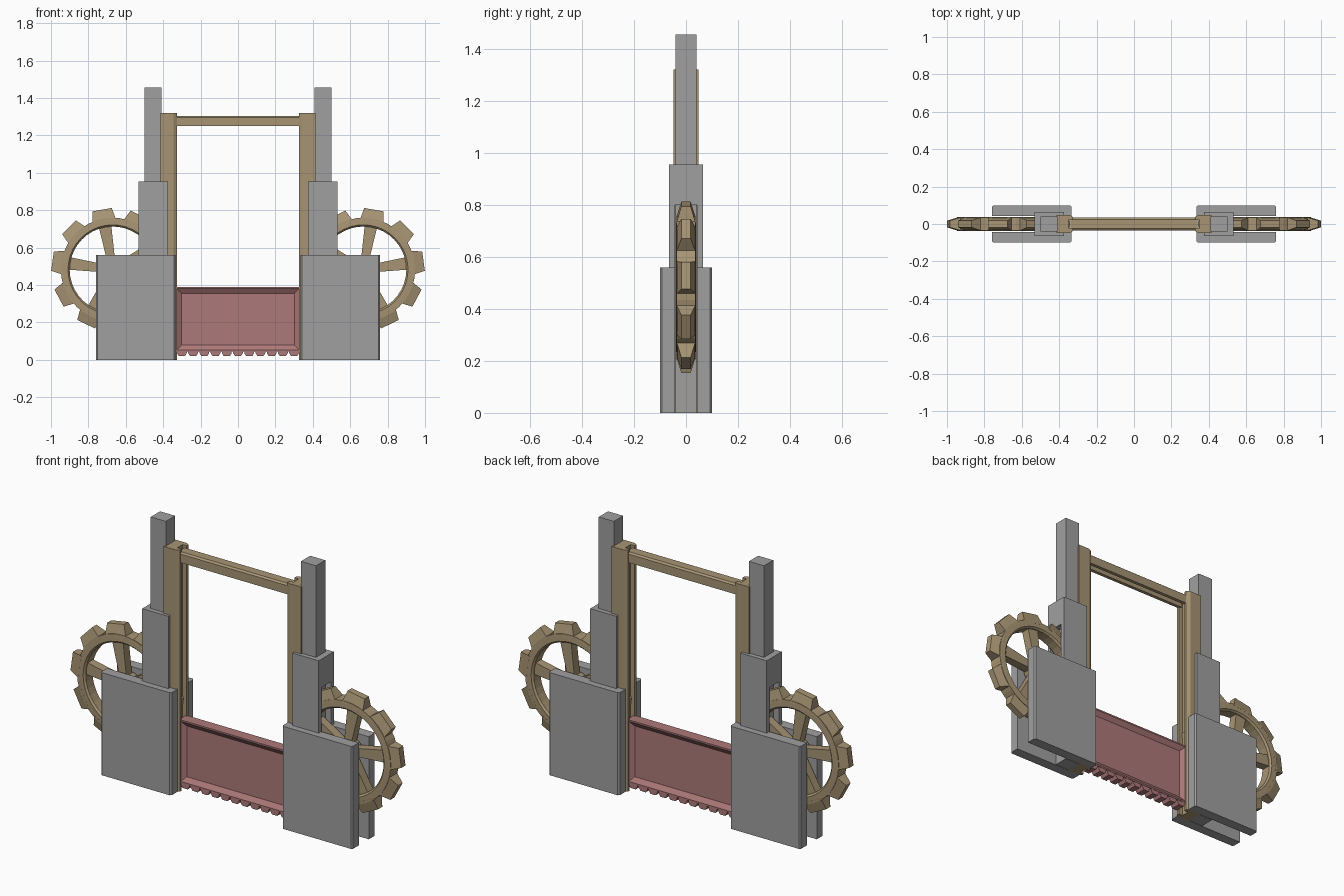
import bpy, bmesh
from math import sin, cos, radians, pi

if "Cube" in bpy.data.objects:
    bpy.data.objects.remove(bpy.data.objects["Cube"])


def material(name, rgb):
    m = bpy.data.materials.new(name)
    m.diffuse_color = (*rgb, 1)
    m.use_nodes = True
    m.node_tree.nodes["Principled BSDF"].inputs["Base Color"].default_value = m.diffuse_color
    return m


GREY = material("dark_stone", (0.35, 0.35, 0.35))
BROWN = material("bronze", (0.39, 0.30, 0.175))
RED = material("gate_red", (0.42, 0.19, 0.19))


def finish(bm, name, mat):
    bmesh.ops.recalc_face_normals(bm, faces=bm.faces)
    me = bpy.data.meshes.new(name)
    bm.to_mesh(me)
    bm.free()
    ob = bpy.data.objects.new(name, me)
    bpy.context.collection.objects.link(ob)
    me.materials.append(mat)
    return ob


def add_box(bm, x, y, z):
    vs = bmesh.ops.create_cube(bm, size=1)["verts"]
    for v in vs:
        v.co = [(a[0] + a[1]) / 2 + c * (a[1] - a[0]) for a, c in zip((x, y, z), v.co)]
    return vs


def add_prism(bm, points, offset):
    # closed profile swept along an offset vector
    f = bm.faces.new([bm.verts.new(p) for p in points])
    top = bmesh.ops.extrude_face_region(bm, geom=[f])["geom"]
    for v in top:
        if isinstance(v, bmesh.types.BMVert):
            v.co.x += offset[0]
            v.co.y += offset[1]
            v.co.z += offset[2]


def mirror_x(ob):
    ob.modifiers.new("mirror", 'MIRROR')
    return ob


# Stepped towers: tall core, slotted sleeve, front and back wheel plates
bm = bmesh.new()
add_box(bm, (0.408, 0.499), (-0.04, 0.04), (0, 1.455))
mirror_x(finish(bm, "tower_core", GREY))

bm = bmesh.new()
add_prism(bm, [(0.375, y, z) for y, z in [(-0.065, 0.3), (-0.065, 0.955), (0.065, 0.955), (0.065, 0.3),
                                          (0.043, 0.3), (0.043, 0.80), (-0.043, 0.80), (-0.043, 0.3)]],
          (0.158, 0, 0))
mirror_x(finish(bm, "tower_sleeve", GREY))

for side, label in ((-1, "front"), (1, "back")):
    bm = bmesh.new()
    outline = [(0.335, 0.043), (0.335, 0.092), (0.343, 0.1), (0.752, 0.1), (0.76, 0.092), (0.76, 0.043)]
    add_prism(bm, [(x, side * y, 0) for x, y in outline], (0, 0, 0.56))
    mirror_x(finish(bm, label + "_wheel_plate", GREY))

# Grooved guide rails, chamfered on the gate side
half = [(0.415, 0.049), (0.345, 0.049), (0.325, 0.037), (0.325, 0.022), (0.35, 0.022)]
bm = bmesh.new()
add_prism(bm, [(x, -y, 0) for x, y in half] + [(x, y, 0) for x, y in reversed(half)], (0, 0, 1.32))
mirror_x(finish(bm, "guide_rail", BROWN))

# Crossbar with chamfered top and slotted underside
half = [(0.015, 1.28), (0.015, 1.25), (0.034, 1.25), (0.034, 1.297), (0.024, 1.305)]
bm = bmesh.new()
add_prism(bm, [(-0.34, -y, z) for y, z in half] + [(-0.34, y, z) for y, z in reversed(half)], (0.68, 0, 0))
finish(bm, "crossbar", BROWN)

# Sliding gate with recessed panels and a row of teeth
bm = bmesh.new()
add_box(bm, (-0.335, 0.335), (-0.03, 0.03), (0.045, 0.39))
bm.normal_update()
panels = [f for f in bm.faces if abs(f.normal.y) > 0.9]
bmesh.ops.inset_individual(bm, faces=panels, thickness=0.012)
bmesh.ops.inset_individual(bm, faces=panels, thickness=0.036, depth=-0.018)
for i in range(11):
    c = (i - 5) * 0.06
    add_prism(bm, [(c + dx, -0.028, z) for dx, z in [(-0.026, 0.05), (-0.026, 0.036), (-0.016, 0.02),
                                                     (0.016, 0.02), (0.026, 0.036), (0.026, 0.05)]],
              (0, 0.056, 0))
finish(bm, "gate", RED)

# Toothed wheel: revolved rim, tapered teeth, spokes, hub
CX, CZ, N = 0.67, 0.483, 10
START = radians(8)
bm = bmesh.new()


def polar(r, a, y):
    return (CX + r * cos(a), y, CZ + r * sin(a))


# rim cross-section (radius, y)
section = [(0.23, -0.028), (0.239, -0.038), (0.277, -0.036),
           (0.277, 0.036), (0.239, 0.038), (0.23, 0.028)]
S = 40
rings = [[bm.verts.new(polar(r, START + 2 * pi * k / S, y)) for r, y in section] for k in range(S)]
for k in range(S):
    a, b = rings[k], rings[(k + 1) % S]
    for j in range(len(section)):
        i = (j + 1) % len(section)
        bm.faces.new((a[j], a[i], b[i], b[j]))


def add_taper(a, r0, r1, w0, w1, y0, y1):
    # radial block whose width and depth change from r0 to r1
    vs = add_box(bm, (0, 1), (-1, 1), (-1, 1))
    for v in vs:
        t = v.co.x
        r, w, y = r0 + t * (r1 - r0), w0 + t * (w1 - w0), y0 + t * (y1 - y0)
        s = v.co.z * w
        v.co = (CX + r * cos(a) - s * sin(a), v.co.y * y, CZ + r * sin(a) + s * cos(a))


for k in range(N):
    a = START + 2 * pi * k / N
    add_taper(a, 0.262, 0.325, 0.064, 0.052, 0.037, 0.018)
    if k % 2 == 0:
        add_taper(a, 0.03, 0.24, 0.02, 0.034, 0.024, 0.024)
hub = [polar(0.055, 2 * pi * k / 20, -0.035) for k in range(20)]
add_prism(bm, hub, (0, 0.07, 0))
mirror_x(finish(bm, "toothed_wheel", BROWN))
